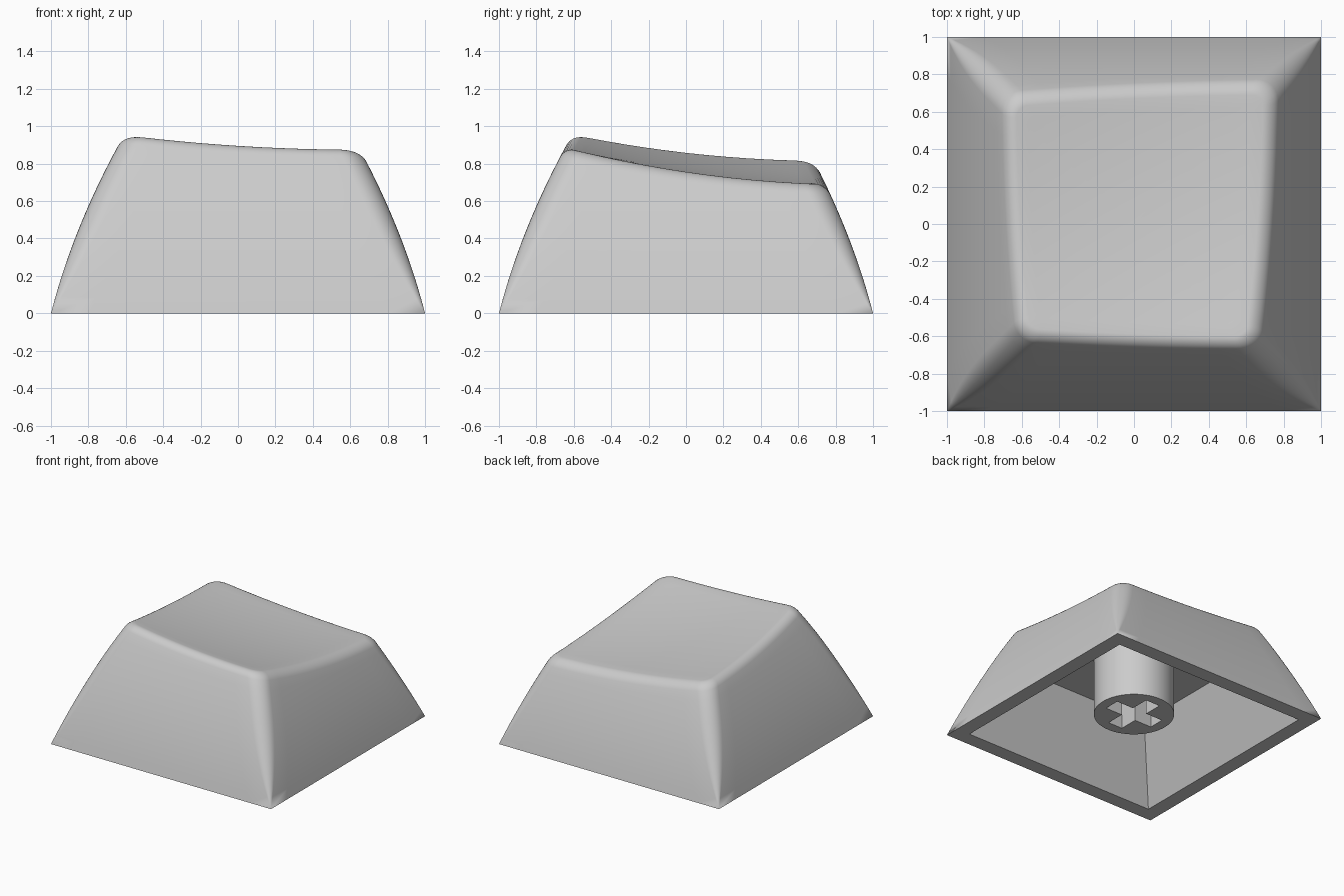
import bpy, bmesh, math

if "Cube" in bpy.data.objects:
    bpy.data.objects.remove(bpy.data.objects["Cube"])

CORNER_STEPS, SIDE_STEPS, WALL_STEPS, TOP_RINGS = 8, 10, 12, 10
FILLET = 0.055

grey = bpy.data.materials.new("light_grey")
grey.diffuse_color = (0.6, 0.6, 0.6, 1)
grey.use_nodes = True
grey.node_tree.nodes["Principled BSDF"].inputs["Base Color"].default_value = grey.diffuse_color


def top_height(x, y):
    """Tilted, slightly dished top surface."""
    return 0.787 - 0.083 * x - 0.135 * y - 0.019 * x * y + 0.055 * x * x + 0.08 * y * y


def half_width(z):
    """Bulging wall profile."""
    return 1 - 0.257 * z - 0.16 * z * z


def corner_radius(z):
    t = min(1, max(0, z / 0.6))
    return 0.115 * (1 - (1 - t) ** 2)


def outline_point(k, half, radius):
    """Point k on a rounded square."""
    per = CORNER_STEPS + SIDE_STEPS
    q, i = divmod(k, per)
    c = half - radius
    if i <= CORNER_STEPS:
        a = math.pi / 2 * i / CORNER_STEPS
        x, y = c + radius * math.cos(a), c + radius * math.sin(a)
    else:
        t = (i - CORNER_STEPS) / SIDE_STEPS
        x, y = c * (1 - 2 * t), half
    for _ in range(q):
        x, y = -y, x
    return x, y


COUNT = 4 * (CORNER_STEPS + SIDE_STEPS)


def flat_ring(half, z):
    return [(*outline_point(k, half, 0), z) for k in range(COUNT)]


def wall_ring(fraction, drop, inset):
    """Ring whose height follows the top surface: fraction of (top - drop)."""
    ring = []
    for k in range(COUNT):
        z = 0.8 * fraction
        for _ in range(12):
            x, y = outline_point(k, half_width(z) - inset, max(0, corner_radius(z) - inset))
            z = fraction * (top_height(x, y) - drop)
        ring.append((x, y, z))
    return ring


def finish(obj, angle):
    obj.data.materials.clear()
    obj.data.materials.append(grey)
    bpy.ops.object.select_all(action='DESELECT')
    obj.select_set(True)
    bpy.context.view_layer.objects.active = obj
    bpy.ops.object.shade_smooth_by_angle(angle=math.radians(angle))


def make_object(name, bm):
    bmesh.ops.recalc_face_normals(bm, faces=bm.faces)
    mesh = bpy.data.meshes.new(name)
    bm.to_mesh(mesh)
    bm.free()
    obj = bpy.data.objects.new(name, mesh)
    bpy.context.collection.objects.link(obj)
    return obj


# Cap shell: cavity ceiling, cavity walls, rim, outer walls, rounded edge, dished top
rings = [flat_ring(0.63, 0.56), flat_ring(0.88, 0)]
rings += [wall_ring(i / WALL_STEPS, FILLET, 0) for i in range(WALL_STEPS + 1)]
for i in range(1, 7):
    a = math.pi / 2 * i / 6
    rings.append(wall_ring(1, FILLET * (1 - math.sin(a)), FILLET * (1 - math.cos(a))))
edge = rings[-1]
for i in range(1, TOP_RINGS):
    s = 1 - i / TOP_RINGS
    rings.append([(x * s, y * s, top_height(x * s, y * s)) for x, y, _ in edge])

bm = bmesh.new()
loops = [[bm.verts.new(p) for p in ring] for ring in rings]
for low, high in zip(loops, loops[1:]):
    for k in range(COUNT):
        n = (k + 1) % COUNT
        bm.faces.new((low[k], low[n], high[n], high[k]))
centre = bm.verts.new((0, 0, top_height(0, 0)))
for k in range(COUNT):
    bm.faces.new((loops[-1][k], loops[-1][(k + 1) % COUNT], centre))
bm.faces.new(loops[0])
bmesh.ops.remove_doubles(bm, verts=bm.verts, dist=1e-5)
finish(make_object("cap_shell", bm), 35)


def prism(name, points, z0, z1):
    bm = bmesh.new()
    face = bm.faces.new([bm.verts.new((x, y, z0)) for x, y in points])
    new = bmesh.ops.extrude_face_region(bm, geom=[face])["geom"]
    bmesh.ops.translate(bm, vec=(0, 0, z1 - z0),
                        verts=[v for v in new if isinstance(v, bmesh.types.BMVert)])
    return make_object(name, bm)


# Round mounting stem with a cross-shaped socket
stem = prism("stem", [(0.303 * math.cos(math.tau * i / 64), 0.303 * math.sin(math.tau * i / 64))
                      for i in range(64)], 0.11, 0.58)
cross = []
for q in range(4):
    for x, y in ((0.22, -0.065), (0.22, 0.065), (0.065, 0.065)):
        for _ in range(q):
            x, y = -y, x
        cross.append((x, y))
cutter = prism("socket_cutter", cross, 0.0, 0.5)
cutter.hide_render = True
mod = stem.modifiers.new("socket", 'BOOLEAN')
mod.operation = 'DIFFERENCE'
mod.solver = 'EXACT'
mod.object = cutter
bpy.context.view_layer.objects.active = stem
bpy.ops.object.modifier_apply(modifier=mod.name)
bpy.data.objects.remove(cutter)
finish(stem, 30)
